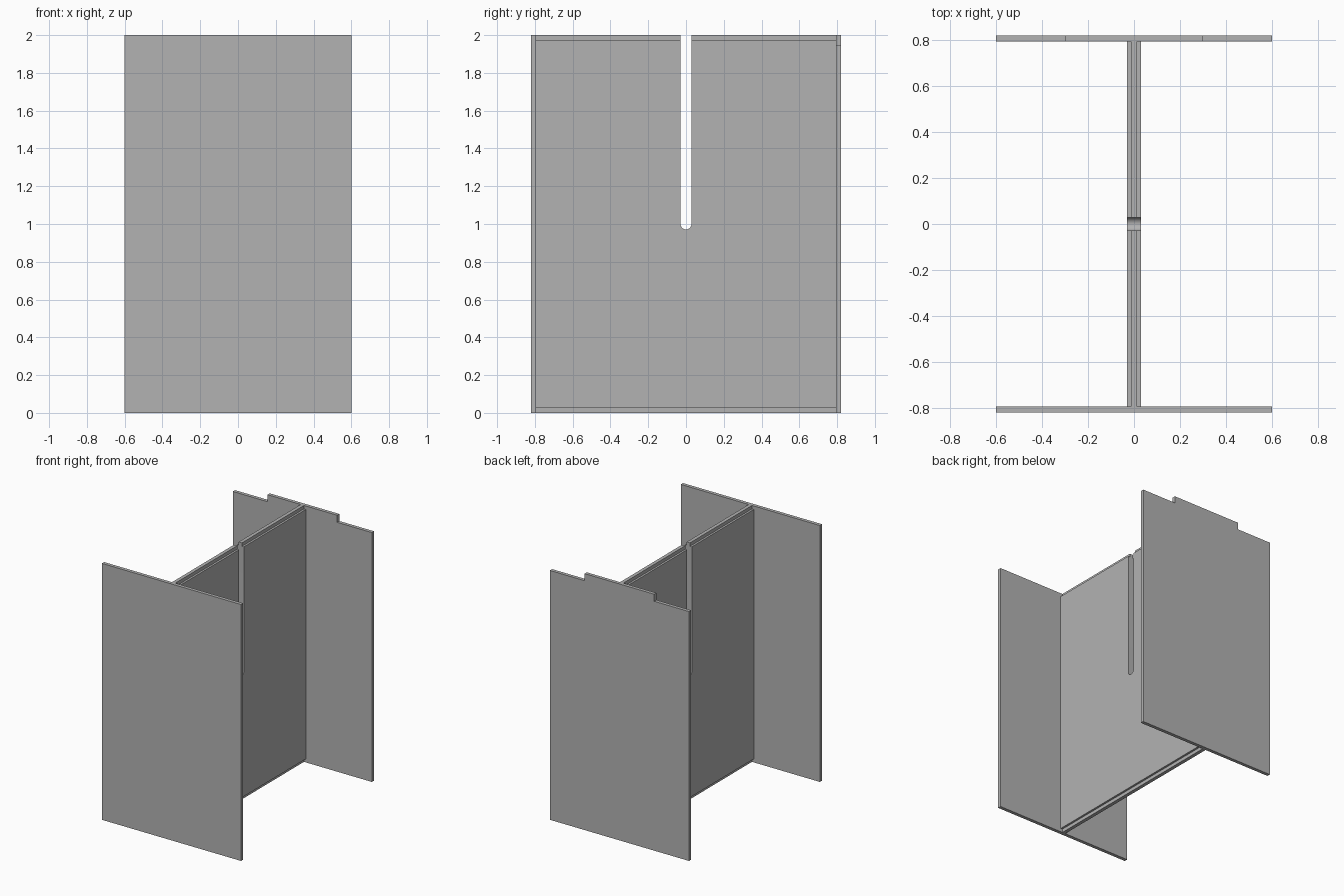
import bpy, bmesh, math
from mathutils import Vector

cube = bpy.data.objects.get("Cube")
if cube:
    bpy.data.objects.remove(cube, do_unlink=True)

HALF_W, HALF_D, HEIGHT = 0.6, 0.82, 2.0
PLATE = 0.027            # flange thickness
WEB, TONGUE = 0.03, 0.014  # half thicknesses of the web and its edge tongues
LIP = 0.027              # tongue height
SLOT = 0.029             # slot radius

steel = bpy.data.materials.new("plain grey")
steel.use_nodes = True
grey = (0.45, 0.45, 0.45, 1)
steel.diffuse_color = grey
steel.node_tree.nodes["Principled BSDF"].inputs["Base Color"].default_value = grey


def prism(name, outline, offset):
    """Extrude a closed planar outline by an offset vector."""
    bm = bmesh.new()
    face = bm.faces.new([bm.verts.new(p) for p in outline])
    top = bmesh.ops.extrude_face_region(bm, geom=[face])["geom"]
    bmesh.ops.translate(bm, vec=Vector(offset),
                        verts=[v for v in top if isinstance(v, bmesh.types.BMVert)])
    bmesh.ops.recalc_face_normals(bm, faces=bm.faces)
    mesh = bpy.data.meshes.new(name)
    bm.to_mesh(mesh)
    bm.free()
    mesh.materials.append(steel)
    obj = bpy.data.objects.new(name, mesh)
    bpy.context.collection.objects.link(obj)
    return obj


def mirrored(half):
    """Close a right-hand (x, z) profile with its mirror image."""
    return half + [(-x, z) for x, z in reversed(half)]


# Front flange: plain plate
front = mirrored([(HALF_W, 0), (HALF_W, HEIGHT)])
prism("front_flange", [(x, -HALF_D, z) for x, z in front], (0, PLATE, 0))

# Back flange: both top corners notched
notch = HEIGHT - 0.055
back = mirrored([(HALF_W, 0), (HALF_W, notch), (0.3, notch), (0.3, HEIGHT)])
prism("back_flange", [(x, HALF_D, z) for x, z in back], (0, -PLATE, 0))

# Web: stepped to a thin tongue along the top and bottom edges
inner = HALF_D - PLATE
section = mirrored([(TONGUE, 0), (TONGUE, LIP), (WEB, LIP), (WEB, HEIGHT - LIP),
                    (TONGUE, HEIGHT - LIP), (TONGUE, HEIGHT)])
web = prism("web", [(x, -inner, z) for x, z in section], (0, 2 * inner, 0))

# Round-ended slot cut down from the top of the web
arc = [math.pi + math.pi * i / 16 for i in range(17)]
slot = [(-SLOT, HEIGHT + 0.1)]
slot += [(SLOT * math.cos(a), 1 + SLOT * math.sin(a)) for a in arc]
slot += [(SLOT, HEIGHT + 0.1)]
cutter = prism("slot_cutter", [(-0.1, y, z) for y, z in slot], (0.2, 0, 0))
cutter.hide_render = True

cut = web.modifiers.new("slot", "BOOLEAN")
cut.operation = "DIFFERENCE"
cut.solver = "EXACT"
cut.object = cutter
bpy.context.view_layer.objects.active = web
web.select_set(True)
bpy.ops.object.modifier_apply(modifier=cut.name)
bpy.data.objects.remove(cutter, do_unlink=True)
bpy.ops.object.shade_smooth_by_angle(angle=math.radians(30))
